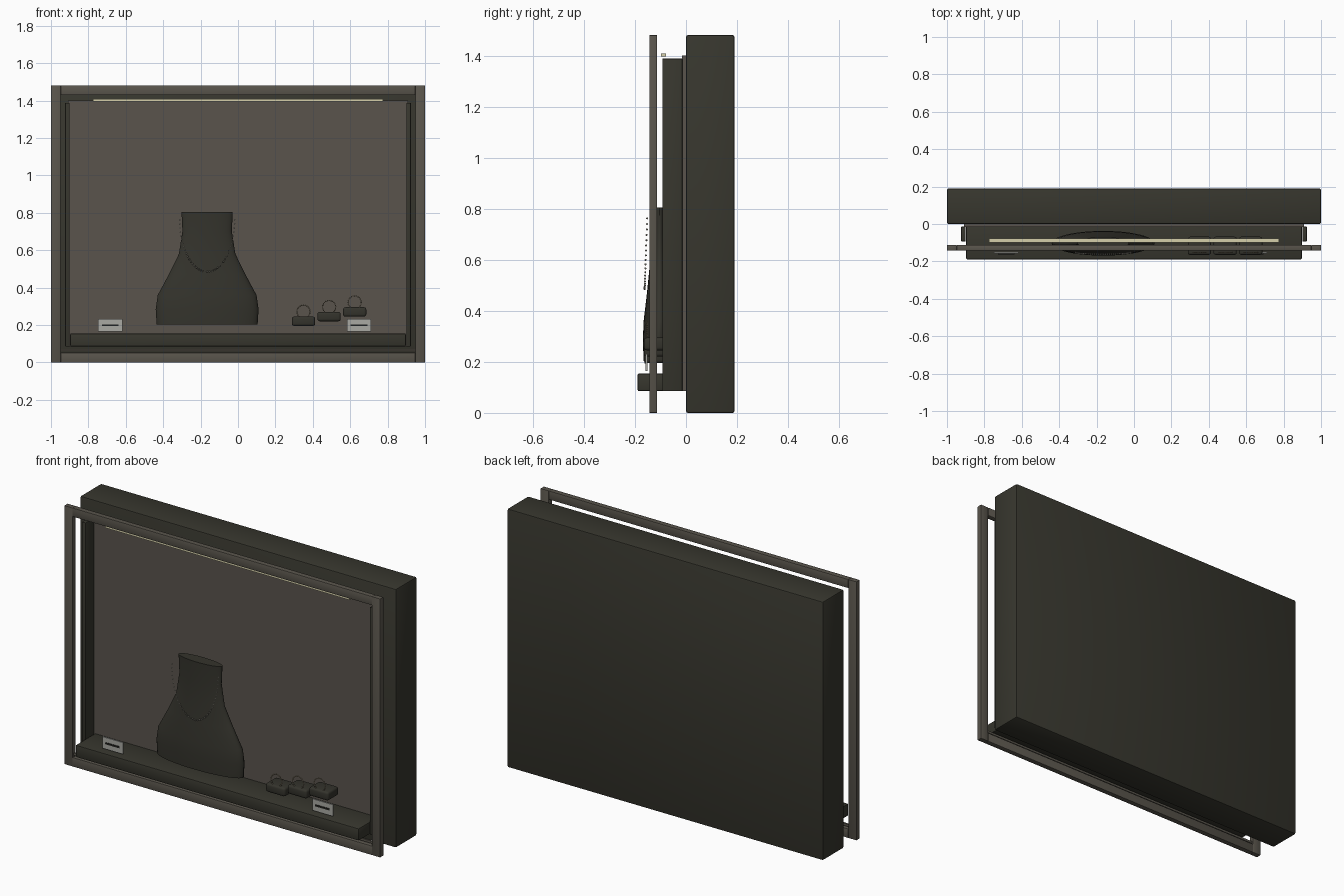
import bpy, bmesh, math
from mathutils import Matrix, Vector

cube = bpy.data.objects.get("Cube")
if cube:
    bpy.data.objects.remove(cube, do_unlink=True)


def material(name, rgb):
    m = bpy.data.materials.new(name)
    m.use_nodes = True
    m.diffuse_color = (*rgb, 1)
    m.node_tree.nodes["Principled BSDF"].inputs["Base Color"].default_value = (*rgb, 1)
    return m


DARK = material("dark olive casing", (0.038, 0.037, 0.027))
BRONZE = material("bronze frame", (0.1, 0.09, 0.072))
LINING = material("taupe lining", (0.1, 0.088, 0.073))
VELVET = material("dark velvet", (0.034, 0.033, 0.025))
LIGHT = material("warm light", (0.66, 0.62, 0.4))
CARD = material("grey card", (0.4, 0.4, 0.37))
INK = material("black ink", (0.015, 0.015, 0.013))
SILVER = material("silver beads", (0.42, 0.4, 0.34))
GOLD = material("dull gold", (0.3, 0.25, 0.17))


def finish(bm, name, mat, smooth=False):
    bmesh.ops.recalc_face_normals(bm, faces=bm.faces)
    mesh = bpy.data.meshes.new(name)
    bm.to_mesh(mesh)
    bm.free()
    mesh.materials.append(mat)
    ob = bpy.data.objects.new(name, mesh)
    bpy.context.collection.objects.link(ob)
    if smooth:
        bpy.ops.object.select_all(action='DESELECT')
        ob.select_set(True)
        bpy.context.view_layer.objects.active = ob
        bpy.ops.object.shade_smooth_by_angle(angle=math.radians(35))
    return ob


def box(name, mat, x, y, z, bevel=0.0, segments=2):
    """Box from (low, high) ranges on each axis."""
    bm = bmesh.new()
    bmesh.ops.create_cube(bm, size=1)
    for v in bm.verts:
        v.co = [(r[0] + r[1]) / 2 + c * (r[1] - r[0]) for r, c in zip((x, y, z), v.co)]
    if bevel:
        bmesh.ops.bevel(bm, geom=bm.edges[:], offset=bevel, segments=segments,
                        profile=0.5, affect='EDGES')
    return finish(bm, name, mat, bevel > 0)


def beads(name, mat, points, radius):
    bm = bmesh.new()
    for p in points:
        bmesh.ops.create_icosphere(bm, subdivisions=1, radius=radius,
                                   matrix=Matrix.Translation(Vector(p)))
    return finish(bm, name, mat, True)


# Casing and lining
H = 1.48
box("wall_casing", DARK, (-1, 1), (0, 0.19), (0, H), 0.008)
box("back_panel", LINING, (-0.91, 0.91), (-0.016, 0.002), (0.085, 1.4))
for side, s in (("right", -1), ("left", 1)):
    xs = sorted((s * 0.9, s * 0.924))
    box(side + "_lining_wall", DARK, xs, (-0.093, -0.014), (0.085, 1.388), 0.003)

# Front frame
FY = (-0.143, -0.113)
for side, s in (("right", -1), ("left", 1)):
    box(side + "_frame_stile", BRONZE, sorted((s * 0.948, s)), FY, (0, H), 0.002)
box("top_frame_rail", BRONZE, (-0.948, 0.948), FY, (1.43, H), 0.002)
box("bottom_frame_rail", BRONZE, (-0.948, 0.948), FY, (0, 0.052), 0.002)
box("bottom_frame_lip", BRONZE, (-0.948, 0.948), (-0.132, -0.122), (0.06, 0.073))

# Shelf and light strip
box("shelf", DARK, (-0.897, 0.897), (-0.19, -0.005), (0.085, 0.155), 0.007)
box("light_strip", LIGHT, (-0.775, 0.775), (-0.098, -0.078), (1.396, 1.408))

# Necklace bust: stacked ellipses (height, half width, half depth)
BX, BY = -0.165, -0.103
SECTIONS = [(0.203, 0.27, 0.063), (0.285, 0.275, 0.066), (0.36, 0.264, 0.063),
            (0.47, 0.205, 0.05), (0.58, 0.151, 0.039), (0.7, 0.132, 0.033),
            (0.805, 0.137, 0.034)]
bm = bmesh.new()
N = 40
rings = []
for z, w, d in SECTIONS:
    rings.append([bm.verts.new((BX + w * math.cos(i * math.tau / N),
                                BY + d * math.sin(i * math.tau / N), z))
                  for i in range(N)])
for a, b in zip(rings, rings[1:]):
    for i in range(N):
        j = (i + 1) % N
        bm.faces.new((a[i], a[j], b[j], b[i]))
bm.faces.new(rings[0])
bm.faces.new(rings[-1])
finish(bm, "display_bust", VELVET, True)

# Necklace: half ellipse of beads in front of the bust
COUNT = 40
chain = []
for i in range(COUNT + 1):
    a = math.pi * i / COUNT
    chain.append((BX + 0.147 * math.cos(a), -0.152 - 0.01 * math.sin(a),
                  0.762 - 0.277 * math.sin(a)))
beads("necklace", SILVER, chain, 0.0045)

# Ring blocks, each with a beaded ring standing on its front edge
for n in range(3):
    cx, bottom = 0.35 + n * 0.137, 0.195 + n * 0.025
    top = bottom + 0.05
    box(f"ring_block_{n + 1}", VELVET, (cx - 0.062, cx + 0.062), (-0.165, -0.068),
        (bottom, top), 0.012, 3)
    loop = [(cx + 0.035 * math.cos(k * math.tau / 24), -0.152,
             top + 0.026 + 0.035 * math.sin(k * math.tau / 24)) for k in range(24)]
    beads(f"ring_{n + 1}", GOLD, loop, 0.0042)

# Price cards with a printed line
for side, cx in (("right", -0.683), ("left", 0.647)):
    box(side + "_price_card", CARD, (cx - 0.065, cx + 0.065), (-0.159, -0.151),
        (0.165, 0.231))
    box(side + "_card_line", INK, (cx - 0.045, cx + 0.045), (-0.162, -0.158),
        (0.194, 0.204))
